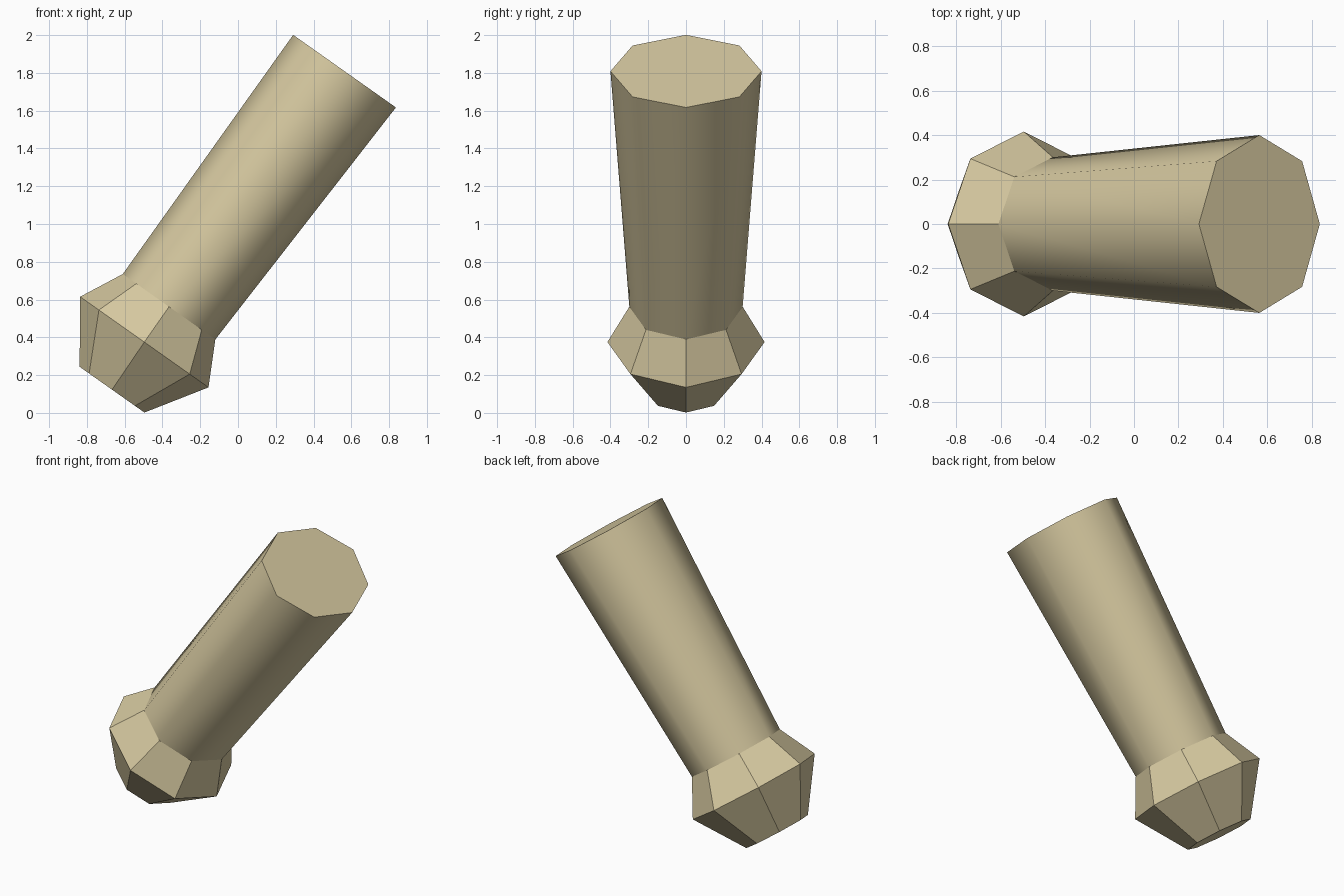
import bpy, bmesh, math
from mathutils import Vector

if "Cube" in bpy.data.objects:
    bpy.data.objects.remove(bpy.data.objects["Cube"])

SIDES = 8
tan = bpy.data.materials.new("tan")
tan.diffuse_color = (0.67, 0.58, 0.35, 1)
tan.use_nodes = True
tan.node_tree.nodes["Principled BSDF"].inputs["Base Color"].default_value = tan.diffuse_color

# In-plane direction of every ring (tilted about y)
ACROSS = Vector((0.817, 0, -0.577)).normalized()
DEPTH = Vector((0, 1, 0))


def lofted(name, rings, caps, smooth):
    """Skin octagonal rings given as (x, z, in-plane radius, y radius)."""
    bm = bmesh.new()
    loops = []
    for x, z, ra, ry in rings:
        c = Vector((x, 0, z))
        loops.append([bm.verts.new(c + ACROSS * ra * math.cos(a) + DEPTH * ry * math.sin(a))
                      for a in (2 * math.pi * i / SIDES for i in range(SIDES))])
    for lo, hi in zip(loops, loops[1:]):
        for i in range(SIDES):
            j = (i + 1) % SIDES
            bm.faces.new((lo[i], lo[j], hi[j], hi[i])).smooth = smooth
    for c in caps:
        bm.faces.new(loops[c])
    bmesh.ops.recalc_face_normals(bm, faces=bm.faces[:])
    # keep the cap rims crisp
    for e in bm.edges:
        if any(len(f.verts) == SIDES for f in e.link_faces):
            e.smooth = False
    # open loft: make sure normals point outward
    axis_mid = sum((v.co for v in bm.verts), Vector()) / len(bm.verts)
    f = bm.faces[:][0]
    if f.normal.dot(f.calc_center_median() - axis_mid) < 0:
        bmesh.ops.reverse_faces(bm, faces=bm.faces[:])
    me = bpy.data.meshes.new(name)
    bm.to_mesh(me)
    bm.free()
    me.materials.append(tan)
    ob = bpy.data.objects.new(name, me)
    bpy.context.collection.objects.link(ob)
    return ob


# Faceted knob at the foot
NECK = (-0.365, 0.562, 0.30, 0.30)
lofted("knob", [(-0.667, 0.123, 0.21, 0.21), (-0.496, 0.375, 0.416, 0.416), NECK],
       caps=[0], smooth=False)

# Smooth flaring shaft with a flat end
lofted("shaft", [NECK, (0.564, 1.809, 0.333, 0.40)], caps=[-1], smooth=True)
